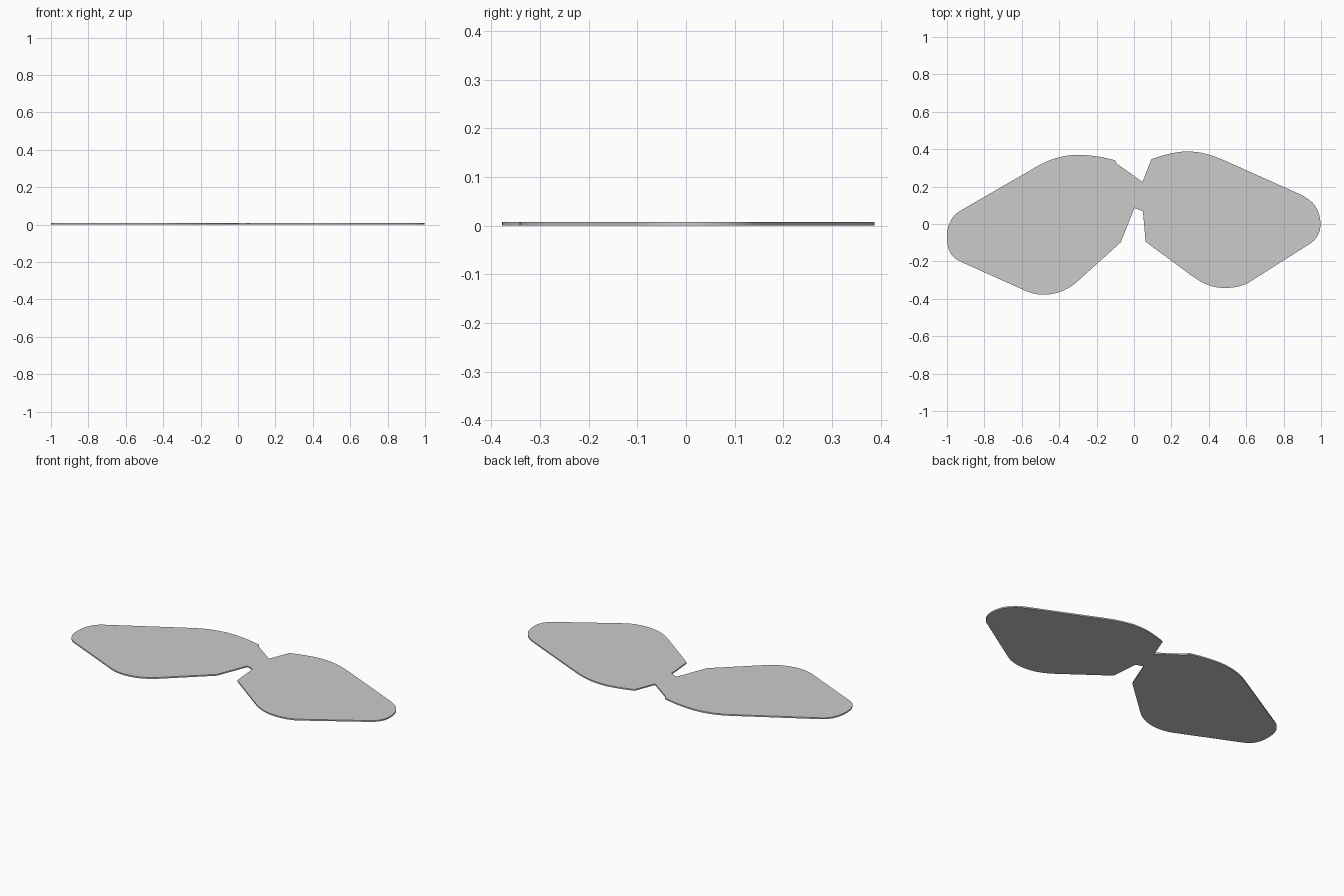
import bpy, bmesh
from mathutils import Vector

if "Cube" in bpy.data.objects:
    bpy.data.objects.remove(bpy.data.objects["Cube"])

THICK = 0.008

# Outline: (end,) is a straight run, (control, end) is a rounded corner
outline = [
    # right lobe, clockwise from the top notch
    ((0.045, 0.225),), ((0.093, 0.347),),
    ((0.21, 0.388), (0.285, 0.388)), ((0.38, 0.388), (0.49, 0.337)),
    ((0.885, 0.16),),
    ((0.997, 0.11), (0.997, 0.0)), ((0.997, -0.07), (0.94, -0.106)),
    ((0.61, -0.315),),
    ((0.56, -0.342), (0.485, -0.342)), ((0.40, -0.342), (0.32, -0.285)),
    ((0.062, -0.095),),
    # lower notch under the bridge
    ((0.048, 0.068),), ((0.002, 0.086),), ((-0.07, -0.097),),
    # left lobe
    ((-0.30, -0.305),),
    ((-0.38, -0.378), (-0.485, -0.378)), ((-0.54, -0.378), (-0.60, -0.348)),
    ((-0.93, -0.20),),
    ((-1.0, -0.168), (-1.0, -0.075)), ((-1.0, 0.03), (-0.93, 0.07)),
    ((-0.515, 0.31),),
    ((-0.41, 0.37), (-0.295, 0.37)), ((-0.19, 0.367), (-0.10, 0.34)),
    ((-0.095, 0.325),),
]


def trace(segments, steps=8):
    pts = [Vector(segments[0][0])]
    for seg in segments[1:]:
        a, b = pts[-1].copy(), Vector(seg[-1])
        if len(seg) == 1:
            pts.append(b)
            continue
        c = Vector(seg[0])
        for i in range(1, steps + 1):
            t = i / steps
            pts.append(a * (1 - t) ** 2 + c * 2 * t * (1 - t) + b * t * t)
    return pts


# Two-lobed flat plate, extruded upward
bm = bmesh.new()
face = bm.faces.new([bm.verts.new((p.x, p.y, 0)) for p in trace(outline)])
top = bmesh.ops.extrude_face_region(bm, geom=[face], use_keep_orig=True)
bmesh.ops.translate(bm, vec=(0, 0, THICK),
                    verts=[g for g in top["geom"] if isinstance(g, bmesh.types.BMVert)])
bmesh.ops.recalc_face_normals(bm, faces=bm.faces)
bmesh.ops.triangulate(bm, faces=[f for f in bm.faces if len(f.verts) > 4])
mesh = bpy.data.meshes.new("lens_plate")
bm.to_mesh(mesh)
bm.free()
plate = bpy.data.objects.new("lens_plate", mesh)
bpy.context.collection.objects.link(plate)
bpy.context.view_layer.objects.active = plate
plate.select_set(True)
bpy.ops.object.shade_smooth_by_angle(angle=0.5)
